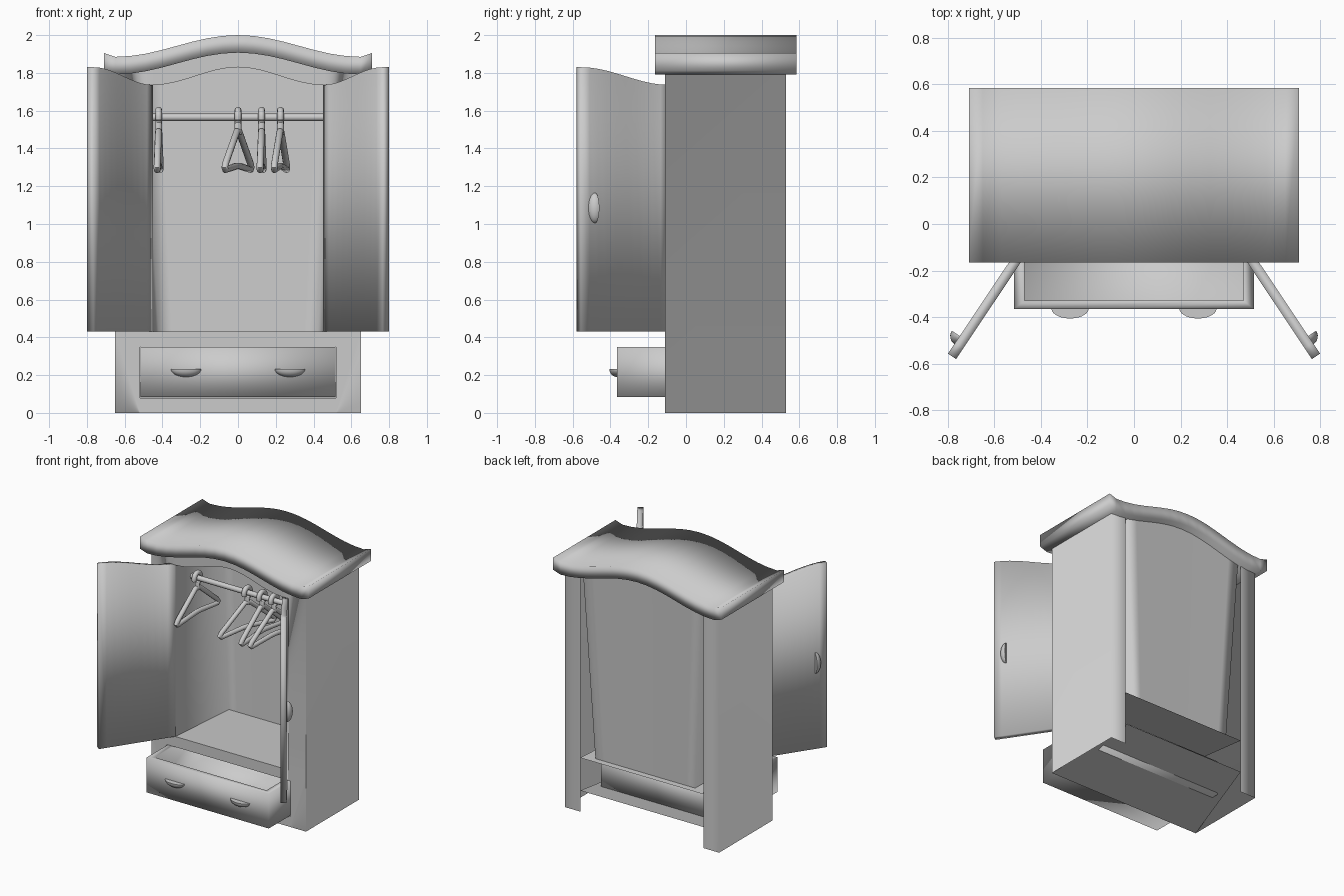
import bpy, bmesh, math
from mathutils import Vector, Matrix

cube = bpy.data.objects.get("Cube")
if cube:
    bpy.data.objects.remove(cube)

grey = bpy.data.materials.new("plain grey")
grey.use_nodes = True
grey.diffuse_color = (0.6, 0.6, 0.6, 1)
grey.node_tree.nodes["Principled BSDF"].inputs["Base Color"].default_value = (0.6, 0.6, 0.6, 1)

FRONT, BACK, SIDE = -0.11, 0.53, 0.65
OPEN, SLOT, SHELF = 0.45, 0.52, 0.43


def shade(ob, crease=None):
    """Smooth the whole object, or keep edges sharper than the crease angle."""
    bpy.ops.object.select_all(action='DESELECT')
    ob.select_set(True)
    bpy.context.view_layer.objects.active = ob
    if ob.type == 'CURVE':
        bpy.ops.object.convert(target='MESH')
    if crease is None:
        bpy.ops.object.shade_smooth()
    else:
        bpy.ops.object.shade_smooth_by_angle(angle=math.radians(crease))


def finish(name, bm, crease=None):
    bmesh.ops.remove_doubles(bm, verts=bm.verts, dist=0.0005)
    bmesh.ops.recalc_face_normals(bm, faces=bm.faces)
    mesh = bpy.data.meshes.new(name)
    bm.to_mesh(mesh)
    bm.free()
    mesh.materials.append(grey)
    ob = bpy.data.objects.new(name, mesh)
    bpy.context.collection.objects.link(ob)
    shade(ob, crease)


def face(bm, *points):
    bm.faces.new([bm.verts.new(p) for p in points])


def steps(a, b, n):
    return [a + (b - a) * i / n for i in range(n + 1)]


def strip(bm, low, high):
    """Quads between two rows of points."""
    for i in range(len(low) - 1):
        face(bm, low[i], low[i + 1], high[i + 1], high[i])


def slab(bm, low, high, offset):
    """Solid sheet between two rows of points, thickened by offset."""
    off = Vector(offset)
    low, high = [Vector(p) for p in low], [Vector(p) for p in high]
    low2, high2 = [p + off for p in low], [p + off for p in high]
    for a, b in ((low, high), (low2, high2), (low, low2), (high, high2)):
        strip(bm, a, b)
    for i in (0, -1):
        face(bm, low[i], high[i], high2[i], low2[i])


def roof_top(x):
    x = abs(x)
    if x > SIDE:
        return 1.885 + (x - SIDE) / 3
    return 1.885 + 0.115 * (0.5 + 0.5 * math.cos(math.pi * x / SIDE))


def under_roof(x):
    return roof_top(x) - 0.07


def arch(t):
    """Height of the door opening, t = 0 in the middle and 1 at the hinge."""
    return 1.783 + 0.047 * math.cos(math.pi * t)


# Cabinet shell: outer walls, front frame and back strips
bm = bmesh.new()
for s in (-1, 1):
    o, p, q, top = s * SIDE, s * OPEN, s * SLOT, under_roof(SIDE)
    face(bm, (o, FRONT, 0), (o, BACK, 0), (o, BACK, top), (o, FRONT, top))
    face(bm, (q, FRONT, 0), (o, FRONT, 0), (o, FRONT, SHELF), (q, FRONT, SHELF))
    face(bm, (p, FRONT, SHELF), (o, FRONT, SHELF), (o, FRONT, top), (p, FRONT, under_roof(p)))
    face(bm, (q, BACK, 0), (o, BACK, 0), (o, BACK, top), (q, BACK, under_roof(q)))
for z0, z1 in ((0, 0.08), (0.35, SHELF)):
    face(bm, (-SLOT, FRONT, z0), (SLOT, FRONT, z0), (SLOT, FRONT, z1), (-SLOT, FRONT, z1))
xs = steps(-OPEN, OPEN, 16)
strip(bm, [(x, FRONT, arch(x / OPEN)) for x in xs], [(x, FRONT, under_roof(x)) for x in xs])
finish("cabinet_shell", bm)

# Inner lining: side walls and a back panel that narrows towards the floor
bm = bmesh.new()
xs = steps(-1, 1, 12)
low = [(x * 0.42, 0.49, 0.415) for x in xs]
high = [(x * 0.5, BACK - 0.005, under_roof(x * 0.5)) for x in xs]
strip(bm, low, high)
for s, i in ((-1, 0), (1, -1)):
    face(bm, (s * OPEN, FRONT, SHELF), low[i], high[i], (s * OPEN, FRONT, under_roof(OPEN)))
finish("inner_lining", bm)

# Shelf floor and sloping bottom board
bm = bmesh.new()
face(bm, (-OPEN, FRONT, SHELF), (OPEN, FRONT, SHELF), (SLOT, BACK, 0.41), (-SLOT, BACK, 0.41))
finish("shelf_floor", bm)
bm = bmesh.new()
face(bm, (-SIDE, FRONT, 0), (SIDE, FRONT, 0), (SLOT, BACK, 0.16), (-SLOT, BACK, 0.16))
finish("bottom_board", bm)

# Wavy roof with turned-up ends
bm = bmesh.new()
xs = [-0.71] + steps(-SIDE, SIDE, 16) + [0.71]
slab(bm, [(x, -0.165, roof_top(x) - 0.093) for x in xs],
     [(x, -0.165, roof_top(x)) for x in xs], (0, 0.75, 0))
finish("roof", bm)


def handle(name, matrix):
    """Half-cup pull: long in local x, sticking out along local -y, flat on top."""
    bm = bmesh.new()
    rows = []
    for a in steps(0, math.pi, 14):
        r = math.sin(a)
        rows.append([(-0.08 * math.cos(a), -0.042 * r * math.cos(b), -0.042 * r * math.sin(b))
                     for b in steps(0, math.pi / 2, 6)])
    for low, high in zip(rows, rows[1:]):
        strip(bm, low, high)
    face(bm, *[row[0] for row in rows[1:-1]], rows[-1][0], rows[0][0])
    bmesh.ops.transform(bm, matrix=matrix, verts=bm.verts)
    bmesh.ops.dissolve_degenerate(bm, edges=bm.edges, dist=0.0005)
    finish(name, bm, 50)


# Open doors with pulls on their outer faces
for s, side in ((-1, "right"), (1, "left")):
    hinge, along = Vector((s * OPEN, FRONT, 0)), Vector((s * 0.556, -0.831, 0))
    out = Vector((s * 0.831, 0.556, 0))
    up = Vector((0, 0, 1))
    ts = steps(0, 1, 10)
    bm = bmesh.new()
    slab(bm, [hinge + along * 0.566 * t + up * SHELF for t in ts],
         [hinge + along * 0.566 * t + up * arch(1 - t) for t in ts], out * 0.042)
    finish(side + "_door", bm)
    place = Matrix((up, -out, -along)).transposed().to_4x4()
    place.translation = hinge + along * 0.475 + out * 0.041 + up * 1.085
    handle(side + "_door_handle", place)


# Pulled-out drawer, an open tray
def ring(inset, z):
    x, y0, y1 = 0.515 - inset * 1.25, -0.365 + inset, 0.285 - inset
    return [(-x, y0, z), (x, y0, z), (x, y1, z), (-x, y1, z), (-x, y0, z)]


bm = bmesh.new()
rings = [ring(0, 0.085), ring(0, 0.35), ring(0.036, 0.35), ring(0.036, 0.12)]
for low, high in zip(rings, rings[1:]):
    strip(bm, low, high)
for r in (rings[0], rings[-1]):
    face(bm, *r[:4])
finish("drawer", bm)
for s, side in ((-1, "right"), (1, "left")):
    handle(side + "_drawer_handle", Matrix.Translation((s * 0.275, -0.364, 0.232)))


def tube(name, paths, radius, location):
    """Round tubes along (points, closed) paths, made into a mesh."""
    curve = bpy.data.curves.new(name, 'CURVE')
    curve.dimensions = '3D'
    curve.bevel_depth = radius
    curve.bevel_resolution = 3
    curve.use_fill_caps = True
    for points, closed in paths:
        spline = curve.splines.new('POLY')
        spline.points.add(len(points) - 1)
        for point, co in zip(spline.points, points):
            point.co = (*co, 1)
        spline.use_cyclic_u = closed
    curve.materials.append(grey)
    ob = bpy.data.objects.new(name, curve)
    bpy.context.collection.objects.link(ob)
    ob.location = location
    shade(ob, 50)


# Clothes rail and hangers; each hanger's triangle is turned below its hook
rail = Vector((0, 0.11, 1.565))
tube("clothes_rail", [([(-0.47, 0, 0), (0.47, 0, 0)], False)], 0.02, rail)
hook = [(0, 0.038 * math.sin(a), 0.038 * math.cos(a)) for a in steps(-1.9, math.pi, 14)]
hook.append((0, 0, -0.09))
half = [(0.02, -0.075), (0.225, -0.245), (0.24, -0.265), (0.225, -0.278), (0.03, -0.258)]
triangle = half + [(-y, z) for y, z in reversed(half)]
for i, (x, turn) in enumerate(((-0.42, 2), (0, 17), (0.125, 2), (0.225, 8))):
    a = math.radians(turn)
    body = [(y * math.sin(a), y * math.cos(a), z) for y, z in triangle]
    tube("hanger_%d" % (i + 1), [(hook, False), (body, True)], 0.018, rail + Vector((x, 0, 0)))
